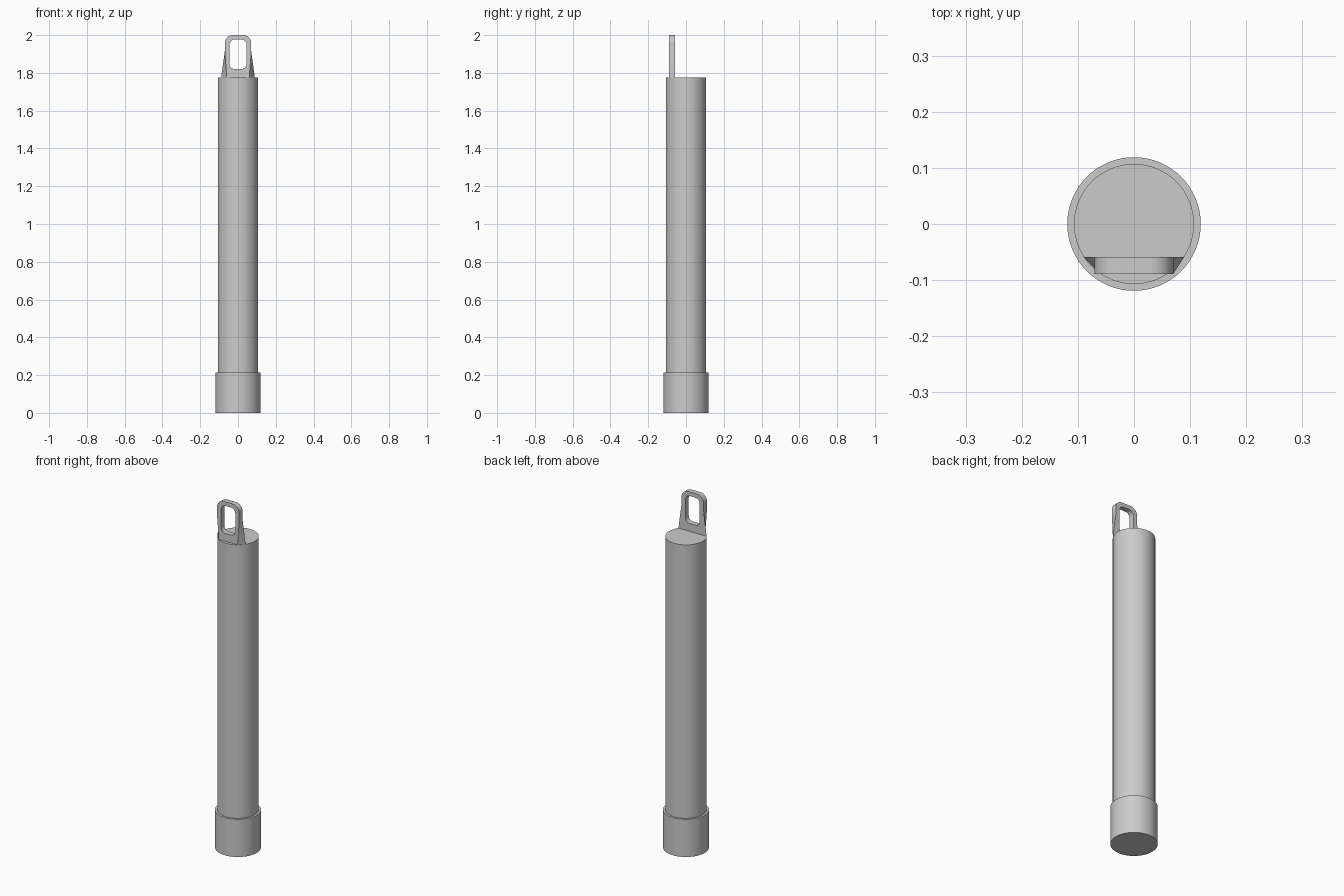
import bpy, bmesh, math

if "Cube" in bpy.data.objects:
    bpy.data.objects.remove(bpy.data.objects["Cube"])

BODY_R, BODY_TOP = 0.107, 1.775


def smooth(obj):
    bpy.ops.object.select_all(action='DESELECT')
    obj.select_set(True)
    bpy.context.view_layer.objects.active = obj
    bpy.ops.object.shade_smooth_by_angle(angle=math.radians(30))


def cylinder(name, radius, z0, z1):
    bpy.ops.mesh.primitive_cylinder_add(vertices=64, radius=radius, depth=z1 - z0,
                                        location=(0, 0, (z0 + z1) / 2))
    obj = bpy.context.object
    obj.name = name
    smooth(obj)


def arc(cx, cz, r, start, steps=6):
    """Quarter arc, counter-clockwise from the start angle in degrees."""
    angles = [math.radians(start + 90 * i / steps) for i in range(steps + 1)]
    return [(cx + r * math.cos(a), cz + r * math.sin(a)) for a in angles]


# bottom cap and tube
cylinder("end_cap", 0.119, 0, 0.215)
cylinder("tube", BODY_R, 0.1, BODY_TOP)

# hanging loop: outline with a rounded slot
r = 0.042
outer = [(-0.07, 1.913), (-0.07, BODY_TOP), (0.07, BODY_TOP), (0.07, 1.913)]
outer += arc(0.07 - r, 2.0 - r, r, 0) + arc(r - 0.07, 2.0 - r, r, 90)
hw, z0, z1, ri = 0.045, 1.82, 1.977, 0.027
inner = (arc(hw - ri, z1 - ri, ri, 0) + arc(ri - hw, z1 - ri, ri, 90)
         + arc(ri - hw, z0 + ri, ri, 180) + arc(hw - ri, z0 + ri, ri, 270))

bm = bmesh.new()
edges = []
for ring in (outer, inner):
    vs = [bm.verts.new((x, -0.089, z)) for x, z in ring]
    edges += [bm.edges.new((vs[i - 1], vs[i])) for i in range(len(vs))]
bmesh.ops.triangle_fill(bm, edges=edges, use_beauty=True)
ext = bmesh.ops.extrude_face_region(bm, geom=bm.faces[:], use_keep_orig=True)
for v in ext["geom"]:
    if isinstance(v, bmesh.types.BMVert):
        v.co.y = -0.059

# feet of the loop flare to follow the tube's round edge
for v in bm.verts:
    if abs(v.co.z - BODY_TOP) < 1e-4:
        v.co.x = math.copysign(math.sqrt(BODY_R ** 2 - v.co.y ** 2), v.co.x)
bmesh.ops.recalc_face_normals(bm, faces=bm.faces[:])
mesh = bpy.data.meshes.new("hanging_loop")
bm.to_mesh(mesh)
bm.free()
loop = bpy.data.objects.new("hanging_loop", mesh)
bpy.context.collection.objects.link(loop)
smooth(loop)
